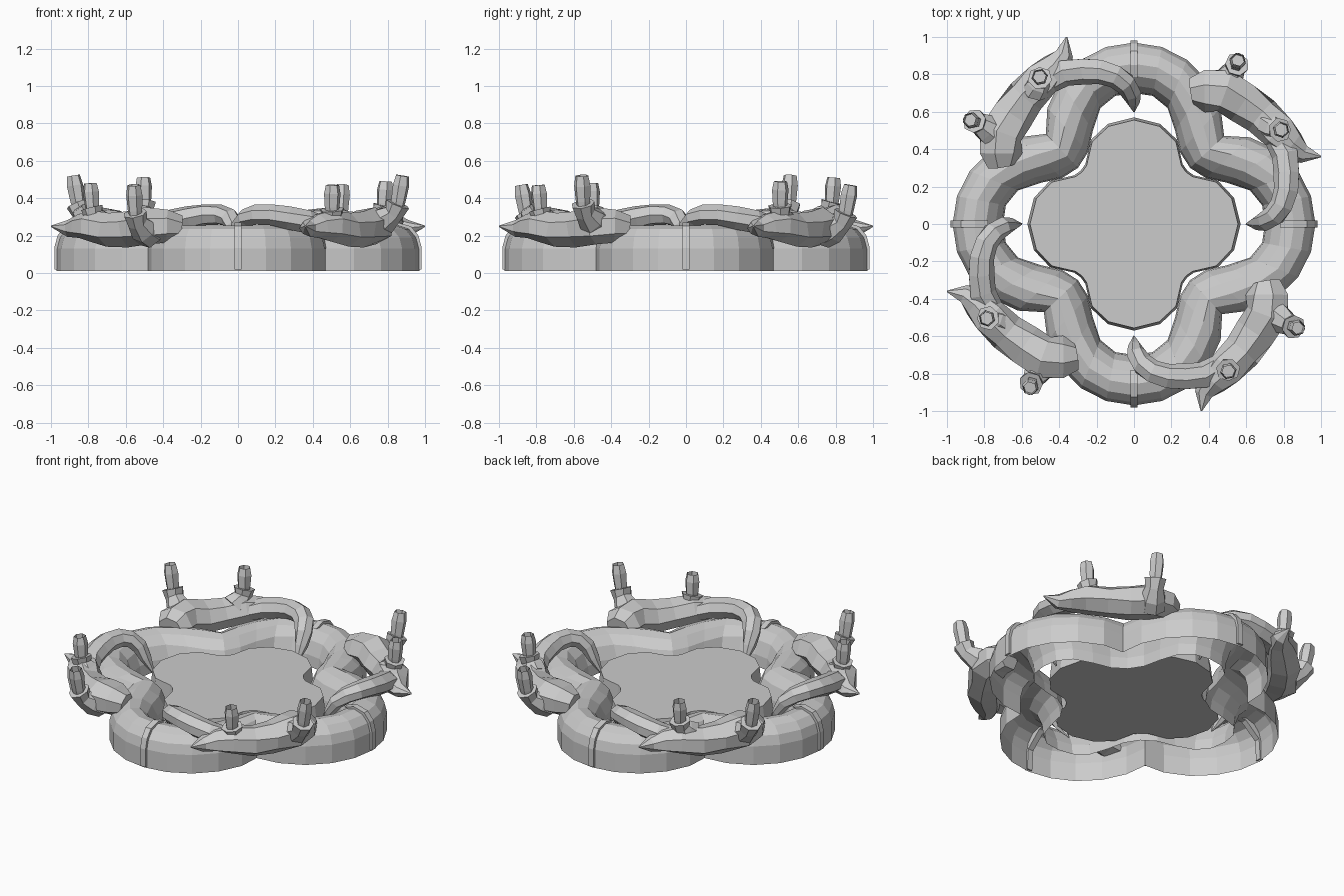
import bpy, bmesh, math, random
from mathutils import Vector, Matrix

random.seed(4)
cube = bpy.data.objects.get("Cube")
if cube:
    bpy.data.objects.remove(cube)


def make_mesh(name, bm):
    bmesh.ops.recalc_face_normals(bm, faces=bm.faces)
    mesh = bpy.data.meshes.new(name)
    bm.to_mesh(mesh)
    bm.free()
    return mesh


def place(name, mesh, lifts=(0, 0, 0, 0)):
    """Put the mesh in the scene in quarter turns, each copy raised by its lift."""
    for k, lift in enumerate(lifts):
        label = name if len(lifts) == 1 else f"{name}_{k + 1}"
        obj = bpy.data.objects.new(label, mesh)
        obj.rotation_euler.z = k * math.pi / 2
        obj.location.z = lift
        bpy.context.collection.objects.link(obj)


def loft(bm, loops, caps=True):
    """Skin closed loops of points, in order."""
    loops = [[bm.verts.new(p) for p in loop] for loop in loops]
    n = len(loops[0])
    for a, b in zip(loops, loops[1:]):
        for i in range(n):
            j = (i + 1) % n
            bm.faces.new((a[i], a[j], b[j], b[i]))
    if caps:
        bm.faces.new(loops[0])
        bm.faces.new(loops[-1])


def tube(bm, path, sides=7, flat=1.0, rough=0.0):
    """Tapered limb through (x, y, z, radius) points."""
    pts = [Vector(p[:3]) for p in path]
    rings = []
    for i, p in enumerate(pts):
        t = (pts[min(i + 1, len(pts) - 1)] - pts[max(i - 1, 0)]).normalized()
        side = t.cross(Vector((0, 0, 1))).normalized()
        up = side.cross(t)
        ring = []
        for s in range(sides):
            a = math.tau * s / sides
            r = path[i][3] * (1 + random.uniform(-rough, rough))
            ring.append(p + side * r * math.cos(a) + up * r * flat * math.sin(a))
        rings.append(ring)
    loft(bm, rings)


def four_lobes(octant):
    """Mirror an octant outline about the diagonal and turn it four times."""
    quarter = octant + [(y, x) for x, y in octant[-2:0:-1]]
    out = []
    for k in range(4):
        turn = Matrix.Rotation(-k * math.pi / 2, 2)
        out += [turn @ Vector(p) for p in quarter]
    return out


# Four-lobed frame: an arched shell, open below
LOBE_CENTRE, LOBE_RADIUS = 0.488, 0.482
outer = four_lobes([(LOBE_RADIUS * math.sin(math.radians(a)),
                     LOBE_CENTRE + LOBE_RADIUS * math.cos(math.radians(a)))
                    for a in (0, 18, 36, 55, 74, 92)])
inner = four_lobes([(0, 0.70), (0.1, 0.685), (0.18, 0.62),
                    (0.22, 0.5), (0.245, 0.385), (0.3, 0.3)])
section = [(0, 0.01), (0, 0.13), (0.06, 0.19), (0.2, 0.235), (0.42, 0.255),
           (0.66, 0.24), (0.85, 0.19), (0.97, 0.11), (1, 0.04)]
bm = bmesh.new()
loft(bm, [[(*o.lerp(i, t), z) for o, i in zip(outer, inner)]
          for t, z in section], caps=False)
place("lobed_frame", make_mesh("lobed_frame", bm), (0,))

# Thick centre panel with slightly tapered sides
panel = four_lobes([(0, 0.57), (0.14, 0.535), (0.23, 0.45),
                    (0.26, 0.32), (0.285, 0.285)])
bm = bmesh.new()
loft(bm, [[(*(p * s), z) for p in panel] for s, z in ((1, 0.075), (0.975, 0.19))])
place("centre_panel", make_mesh("centre_panel", bm), (0,))

# Narrow straps over the middle of each lobe
bm = bmesh.new()
strap = [(0.982, 0.02), (0.982, 0.135), (0.965, 0.2), (0.925, 0.25),
         (0.85, 0.27), (0.78, 0.25), (0.85, 0.24), (0.95, 0.15), (0.96, 0.02)]
loft(bm, [[(x, y, z) for y, z in strap] for x in (-0.019, 0.019)])
place("strap", make_mesh("strap", bm))

# Gnarled bough spanning each notch, ending in a pointed leaf
bm = bmesh.new()
tube(bm, [(0.31, 0.71, 0.24, 0.085), (0.38, 0.72, 0.25, 0.115),
          (0.48, 0.71, 0.245, 0.12), (0.58, 0.65, 0.23, 0.11),
          (0.68, 0.58, 0.235, 0.105), (0.77, 0.49, 0.25, 0.1),
          (0.84, 0.42, 0.25, 0.085), (0.91, 0.375, 0.24, 0.05),
          (1.0, 0.36, 0.25, 0.004)], flat=0.85, rough=0.12)
place("bough", make_mesh("bough", bm))

# Curling vine from the bough, with a claw hooking down inside the lobe
bm = bmesh.new()
tube(bm, [(0.76, 0.46, 0.25, 0.065), (0.81, 0.37, 0.275, 0.075),
          (0.82, 0.27, 0.295, 0.072), (0.815, 0.18, 0.31, 0.068),
          (0.79, 0.1, 0.31, 0.065), (0.75, 0.045, 0.295, 0.06),
          (0.70, 0.015, 0.25, 0.055), (0.66, 0.005, 0.18, 0.04),
          (0.60, 0, 0.08, 0.004)],
     flat=0.85, rough=0.04)
place("curling_vine", make_mesh("curling_vine", bm))


def stub(name, arm, base, top, lifts):
    """Short arm flaring to a cup that holds a hollow six-sided peg."""
    bm = bmesh.new()
    tube(bm, arm + [(*base, 0.064)], rough=0.06)
    place(name + "_arm", make_mesh(name + "_arm", bm), lifts)
    bm = bmesh.new()
    low, high = Vector(base), Vector(top)
    tube(bm, [(*low.lerp(high, t), r) for t, r in
              ((-0.15, 0.035), (0.1, 0.04), (0.65, 0.045), (1, 0.036))], sides=6)
    bm.faces.ensure_lookup_table()
    rim = bm.faces[-1]
    bmesh.ops.inset_individual(bm, faces=[rim], thickness=0.012)
    bmesh.ops.translate(bm, verts=rim.verts, vec=(low - high) * 0.35)
    place(name + "_peg", make_mesh(name + "_peg", bm), lifts)


stub("outer_stub", [(0.47, 0.73, 0.26, 0.085), (0.51, 0.785, 0.285, 0.075),
                    (0.54, 0.835, 0.32, 0.055)],
     (0.55, 0.855, 0.37), (0.557, 0.88, 0.52), (-0.05, 0, -0.05, 0))
stub("inner_stub", [(0.71, 0.53, 0.26, 0.075), (0.75, 0.51, 0.295, 0.065),
                    (0.77, 0.505, 0.32, 0.055)],
     (0.78, 0.503, 0.36), (0.79, 0.505, 0.49), (0, 0.02, -0.01, -0.02))
